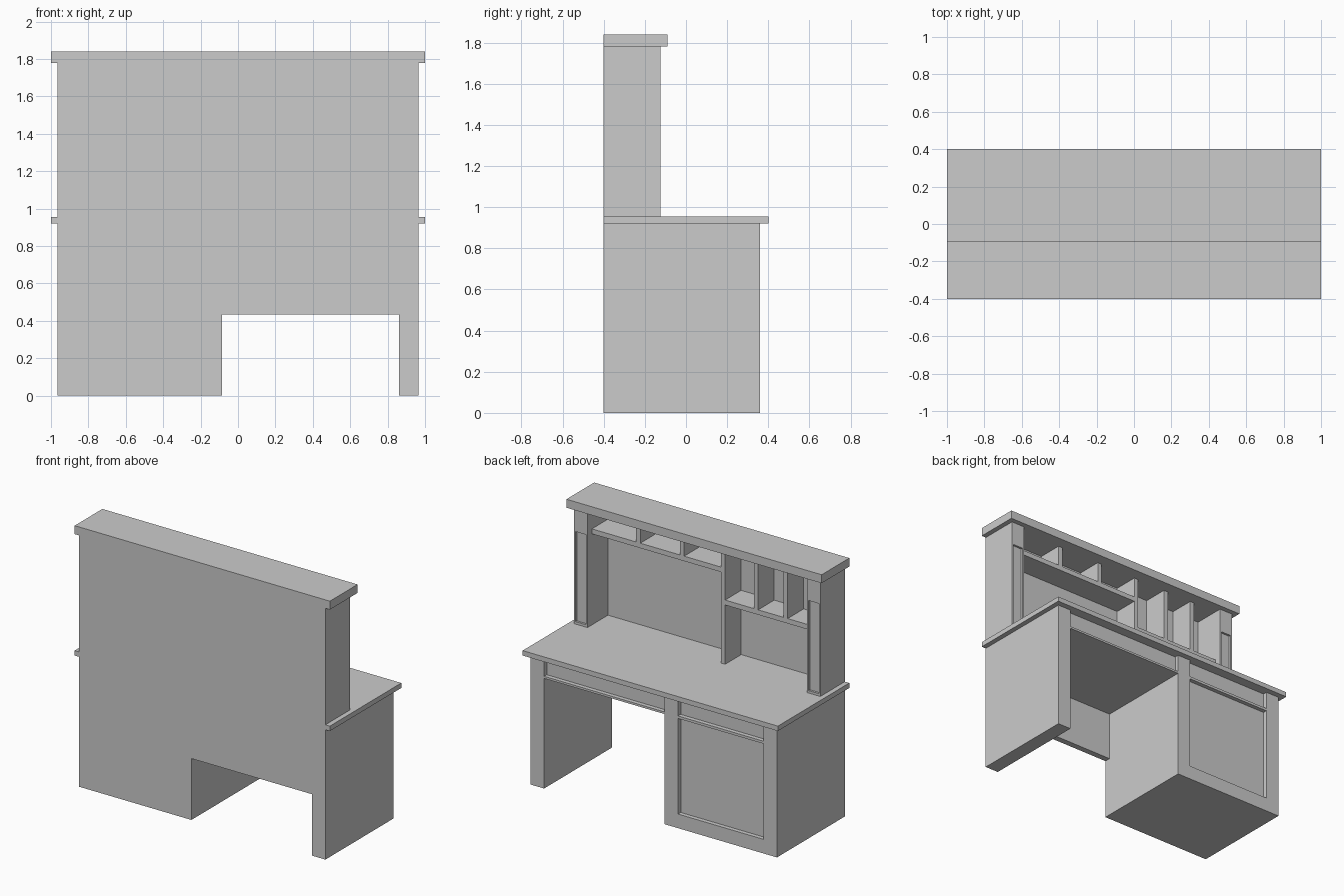
import bpy, bmesh

if "Cube" in bpy.data.objects:
    bpy.data.objects.remove(bpy.data.objects["Cube"])


def box(name, x, y, z):
    """Axis-aligned box from (min, max) ranges."""
    bm = bmesh.new()
    bmesh.ops.create_cube(bm, size=1)
    for v in bm.verts:
        for i, r in enumerate((x, y, z)):
            v.co[i] = r[0] if v.co[i] < 0 else r[1]
    me = bpy.data.meshes.new(name)
    bm.to_mesh(me)
    bm.free()
    ob = bpy.data.objects.new(name, me)
    bpy.context.collection.objects.link(ob)
    return ob


BACK, FRONT, INSET = -0.40, 0.36, 0.33   # y planes of the base
TOP0, TOP1 = 0.92, 0.955                 # desktop heights
ROOF0, ROOF1 = 1.78, 1.84                # hutch top heights

# Desktop and hutch top
box("desktop", (-1, 1), (BACK, 0.40), (TOP0, TOP1))
box("hutch_top", (-1, 1), (BACK, -0.09), (ROOF0, ROOF1))

# Cabinet with face frame around the recessed door and drawer
box("cabinet_body", (-0.965, -0.085), (BACK, INSET), (0, TOP0))
box("cabinet_outer_stile", (-0.965, -0.86), (INSET, FRONT), (0, TOP0))
box("cabinet_inner_stile", (-0.19, -0.085), (INSET, FRONT), (0, TOP0))
box("cabinet_bottom_rail", (-0.86, -0.19), (INSET, FRONT), (0, 0.10))
box("cabinet_middle_rail", (-0.86, -0.19), (INSET, FRONT), (0.777, 0.795))

# Leg panel, kneehole drawer and modesty panel
box("leg_panel", (0.86, 0.965), (BACK, FRONT), (0, TOP0))
box("kneehole_drawer", (-0.085, 0.86), (-0.357, INSET), (0.795, TOP0))
box("kneehole_rail", (-0.085, 0.86), (-0.357, FRONT), (0.78, 0.795))
box("modesty_panel", (-0.085, 0.86), (BACK, -0.357), (0.435, TOP0))

# Hutch back
box("hutch_back", (-0.86, 0.86), (BACK, -0.355), (TOP1, ROOF0))

# Hutch sides, each with a framed recess on the front edge
for s, side in ((-1, "left"), (1, "right")):
    def span(a, b):
        return tuple(sorted((s * a, s * b)))
    face = (-0.14, -0.125)
    box(side + "_hutch_side", span(0.86, 0.965), (BACK, -0.14), (TOP1, ROOF0))
    box(side + "_column_cap", span(0.86, 0.965), face, (1.61, ROOF0))
    box(side + "_column_foot", span(0.86, 0.965), face, (TOP1, 0.972))
    box(side + "_column_outer_rim", span(0.953, 0.965), face, (0.972, 1.61))
    box(side + "_column_inner_rim", span(0.86, 0.872), face, (0.972, 1.61))

# Shelves and the tall divider between them
depth = (-0.355, -0.175)
box("tall_divider", (-0.184, -0.150), depth, (TOP1, ROOF0))
box("long_shelf", (-0.150, 0.86), depth, (1.60, 1.635))
box("short_shelf", (-0.86, -0.184), depth, (1.375, 1.41))

# Pigeonhole dividers
for x, z in ((0.481, 1.635), (0.137, 1.635), (-0.443, 1.41), (-0.674, 1.41)):
    box("pigeonhole_divider", (x, x + 0.034), depth, (z, ROOF0))
